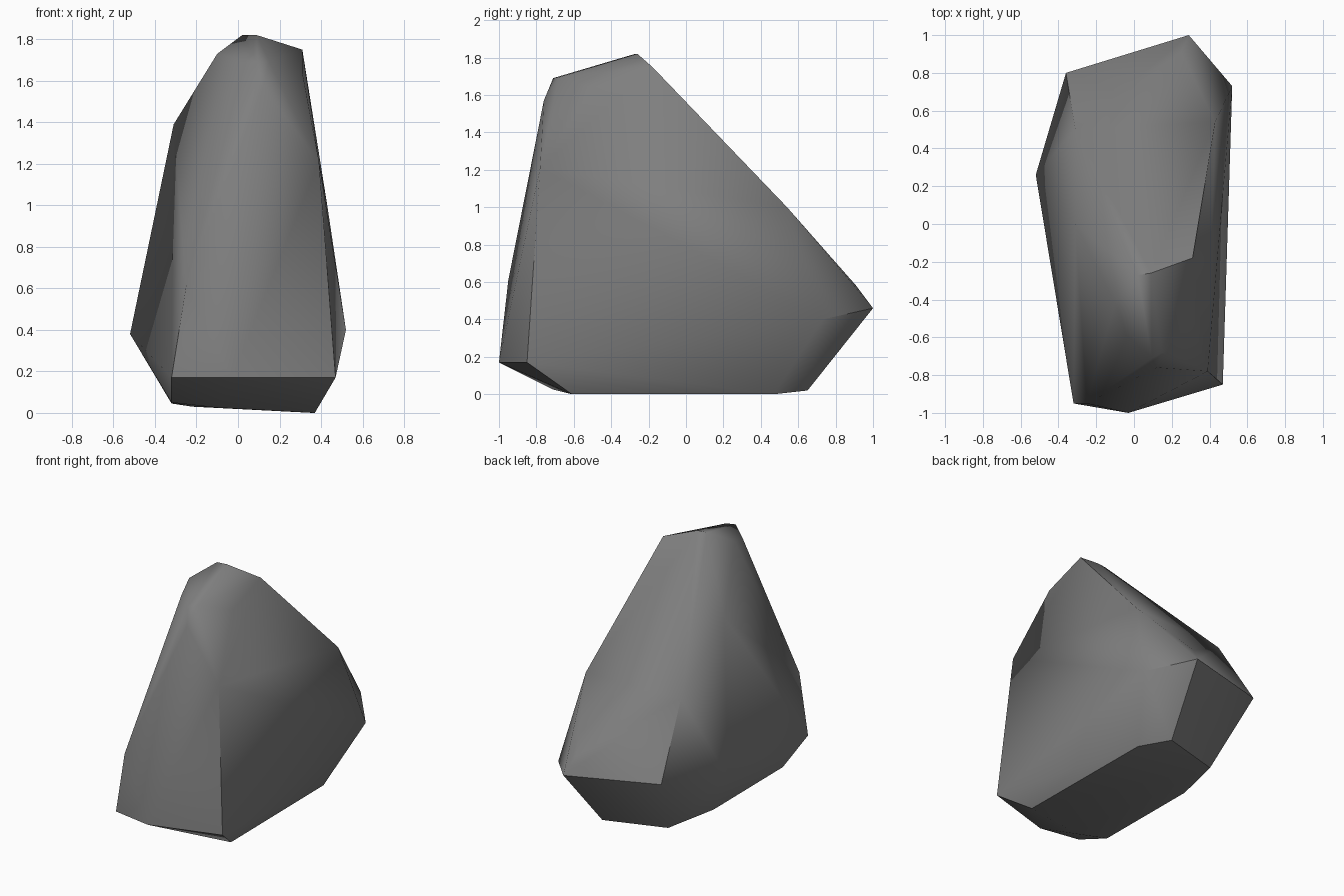
import bpy, bmesh, math

if "Cube" in bpy.data.objects:
    bpy.data.objects.remove(bpy.data.objects["Cube"])

# Corner points of the boulder; the faces come from their convex hull
corners = [
    # crown
    (.02, -.27, 1.82), (.09, -.26, 1.82), (.31, -.18, 1.75), (-.10, -.42, 1.73),
    (-.05, -.58, 1.68), (.095, -.71, 1.69), (.15, -.68, 1.695), (.31, -.50, 1.64),
    (.12, -.76, 1.57),
    # shoulders
    (.39, -.78, 1.21), (-.31, 0, 1.39), (-.31, .50, .99), (.43, .54, 1.0),
    (-.25, -.95, .61),
    # waist
    (-.52, .26, .38), (-.36, .80, .49), (.25, .91, .58), (.29, 1.0, .46),
    (.52, .73, .40), (.47, -.85, .17), (-.03, -1.0, .17), (-.32, -.95, .17),
    # foot
    (.37, -.61, 0), (.36, .47, 0), (.22, .65, .02), (-.22, .52, .03),
    (-.32, .14, .045), (-.32, -.66, .05), (-.10, -.71, .025),
]

bm = bmesh.new()
for c in corners:
    bm.verts.new(c)
hull = bmesh.ops.convex_hull(bm, input=bm.verts)
loose = [v for v in bm.verts if not v.link_faces]
bmesh.ops.delete(bm, geom=loose, context='VERTS')
bmesh.ops.recalc_face_normals(bm, faces=bm.faces)
mesh = bpy.data.meshes.new("boulder")
bm.to_mesh(mesh)
bm.free()

# Boulder
boulder = bpy.data.objects.new("boulder", mesh)
bpy.context.collection.objects.link(boulder)
stone = bpy.data.materials.new("grey stone")
stone.diffuse_color = (.21, .21, .21, 1)
stone.use_nodes = True
stone.node_tree.nodes["Principled BSDF"].inputs["Base Color"].default_value = stone.diffuse_color
mesh.materials.append(stone)

bpy.context.view_layer.objects.active = boulder
boulder.select_set(True)
bpy.ops.object.shade_smooth_by_angle(angle=math.radians(45))
